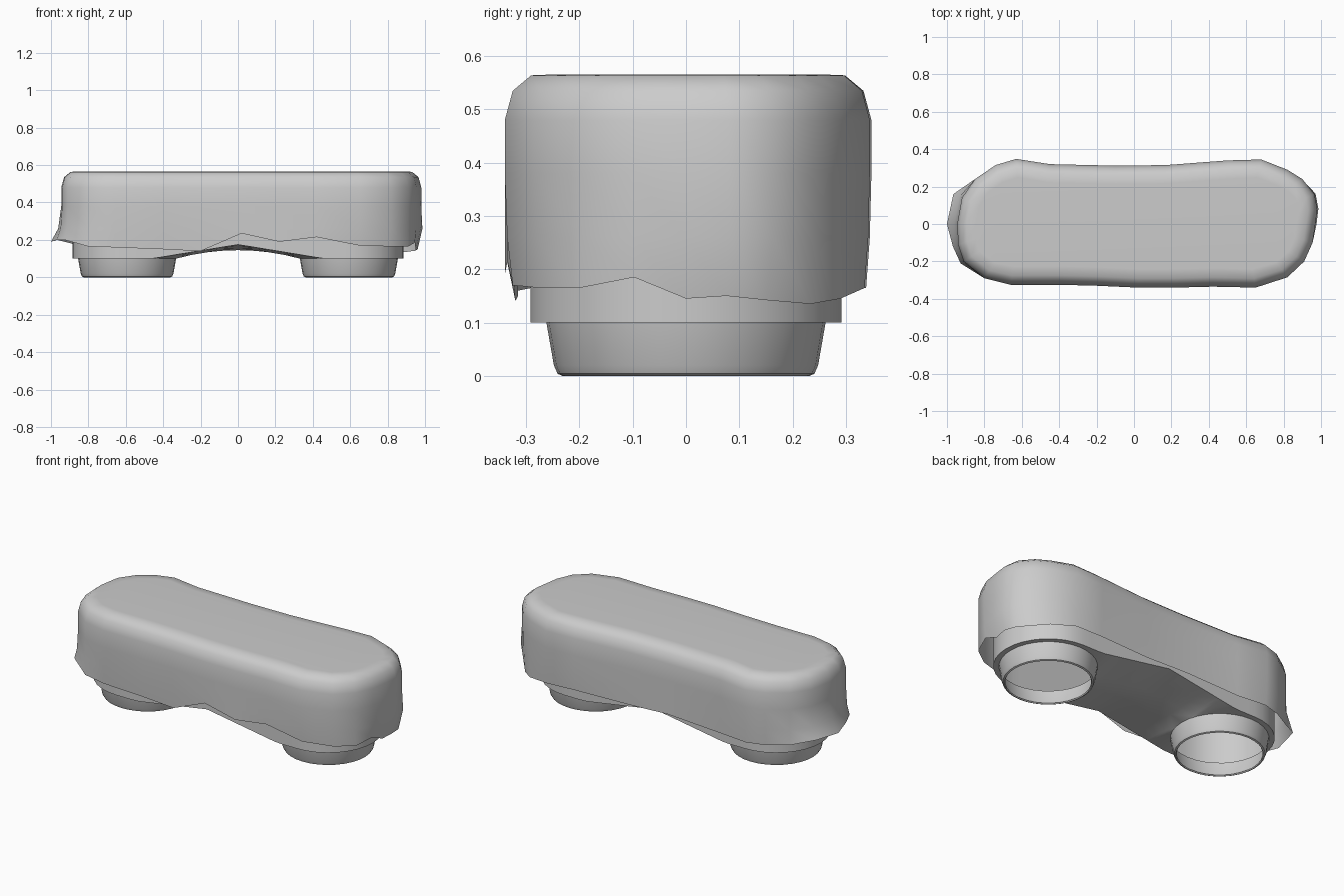
import bpy, bmesh
from math import sin, cos, pi, hypot

if "Cube" in bpy.data.objects:
    bpy.data.objects.remove(bpy.data.objects["Cube"])

FOOT_X, HOLE_R, BODY_R = 0.593, 0.262, 0.292


def make_object(name, bm, mirror=None, angle=0.7):
    bmesh.ops.remove_doubles(bm, verts=bm.verts, dist=0.0005)
    bmesh.ops.recalc_face_normals(bm, faces=bm.faces)
    mesh = bpy.data.meshes.new(name)
    bm.to_mesh(mesh)
    bm.free()
    ob = bpy.data.objects.new(name, mesh)
    bpy.context.collection.objects.link(ob)
    if mirror:
        mod = ob.modifiers.new("Mirror", 'MIRROR')
        mod.use_axis = mirror
        mod.merge_threshold = 0.001
    bpy.ops.object.select_all(action='DESELECT')
    ob.select_set(True)
    bpy.context.view_layer.objects.active = ob
    bpy.ops.object.shade_smooth_by_angle(angle=angle)
    return ob


def skin(bm, rows, closed=False):
    """Bridge equal-length rows of points with quads."""
    rows = [[bm.verts.new(p) for p in r] for r in rows]
    n = len(rows[0])
    for a, b in zip(rows, rows[1:]):
        for i in range(n if closed else n - 1):
            j = (i + 1) % n
            bm.faces.new((a[i], a[j], b[j], b[i]))
    return rows


# Draped cover: outline x, y, hem height, outward flare of the hem
OUTLINE = [
    (-0.945, 0.00, 0.19, 0.055), (-0.94, -0.11, 0.20, 0.03), (-0.91, -0.20, 0.20, 0.02),
    (-0.80, -0.29, 0.165, 0.0), (-0.66, -0.325, 0.16, -0.01), (-0.40, -0.325, 0.15, -0.01),
    (-0.20, -0.33, 0.14, -0.01), (0.02, -0.34, 0.235, 0.0), (0.22, -0.34, 0.19, 0.0),
    (0.42, -0.335, 0.215, 0.0), (0.65, -0.34, 0.17, -0.015), (0.82, -0.285, 0.165, -0.015),
    (0.91, -0.20, 0.165, 0.0), (0.955, -0.10, 0.185, -0.01), (0.97, 0.00, 0.145, -0.02),
    (0.98, 0.08, 0.15, -0.02), (0.965, 0.16, 0.142, -0.02), (0.90, 0.24, 0.135, -0.01),
    (0.82, 0.29, 0.145, 0.0), (0.68, 0.345, 0.165, -0.01), (0.50, 0.34, 0.17, -0.01),
    (0.17, 0.315, 0.17, 0.0), (-0.10, 0.312, 0.18, 0.0), (-0.45, 0.32, 0.165, 0.0),
    (-0.63, 0.348, 0.165, -0.01), (-0.74, 0.315, 0.165, -0.01), (-0.85, 0.24, 0.17, 0.0),
    (-0.92, 0.14, 0.20, 0.05),
]


def offset(x, y, d):
    sx = max(-0.6, min(0.6, x))
    dist = hypot(x - sx, y)
    return x + (x - sx) / dist * d, y + y / dist * d


bm = bmesh.new()
rings = []
for d, z in ((-0.10, 0.566), (-0.05, 0.564), (-0.015, 0.535), (0, 0.48), (0, 0.38)):
    rings.append([(*offset(x, y, d), z) for x, y, h, f in OUTLINE])
rings.append([(*offset(x, y, f * 0.3 + (0.012 if x > 0.96 else 0)), 0.26) for x, y, h, f in OUTLINE])
rings.append([(*offset(x, y, f), h) for x, y, h, f in OUTLINE])
top = skin(bm, rings, closed=True)[0]
bm.faces.new(top)
make_object("draped_cover", bm, angle=1.1)


# Inner body: arched underside with two round openings, and side walls
def under_z(x, t):
    mid = 0.1 + 0.045 * max(0, 1 - (x / 0.331) ** 2)
    edge = 0.1 + 0.075 * max(0, 1 - x / 0.46)
    return mid + (edge - mid) * t


def column(inner, outer):
    pts = []
    for k in range(5):
        t = k / 4
        x = inner[0] + (outer[0] - inner[0]) * t
        y = inner[1] + (outer[1] - inner[1]) * t
        pts.append((x, y, under_z(x, t)))
    return pts


cols = [column((x, 0), (x, BODY_R)) for x in (0, 0.08, 0.16, 0.25)]
for i in range(17):
    a = pi * (1 - i / 16)
    x = FOOT_X + HOLE_R * cos(a)
    out = (x, BODY_R) if a >= pi / 2 else (FOOT_X + BODY_R * cos(a), BODY_R * sin(a))
    cols.append(column((x, HOLE_R * sin(a)), out))
bm = bmesh.new()
skin(bm, cols)
skin(bm, [(c[-1], (c[-1][0], c[-1][1], 0.48)) for c in cols])
make_object("inner_body", bm, (True, True, False))

# Round hollow feet
bm = bmesh.new()
profile = [(0.228, 0.006), (0.232, 0), (0.241, 0.004), (0.248, 0.02), (HOLE_R, 0.1)]
skin(bm, [[(FOOT_X + r * cos(i * pi / 16), r * sin(i * pi / 16), z) for i in range(32)]
          for r, z in profile], closed=True)
make_object("round_feet", bm, (True, False, False))
